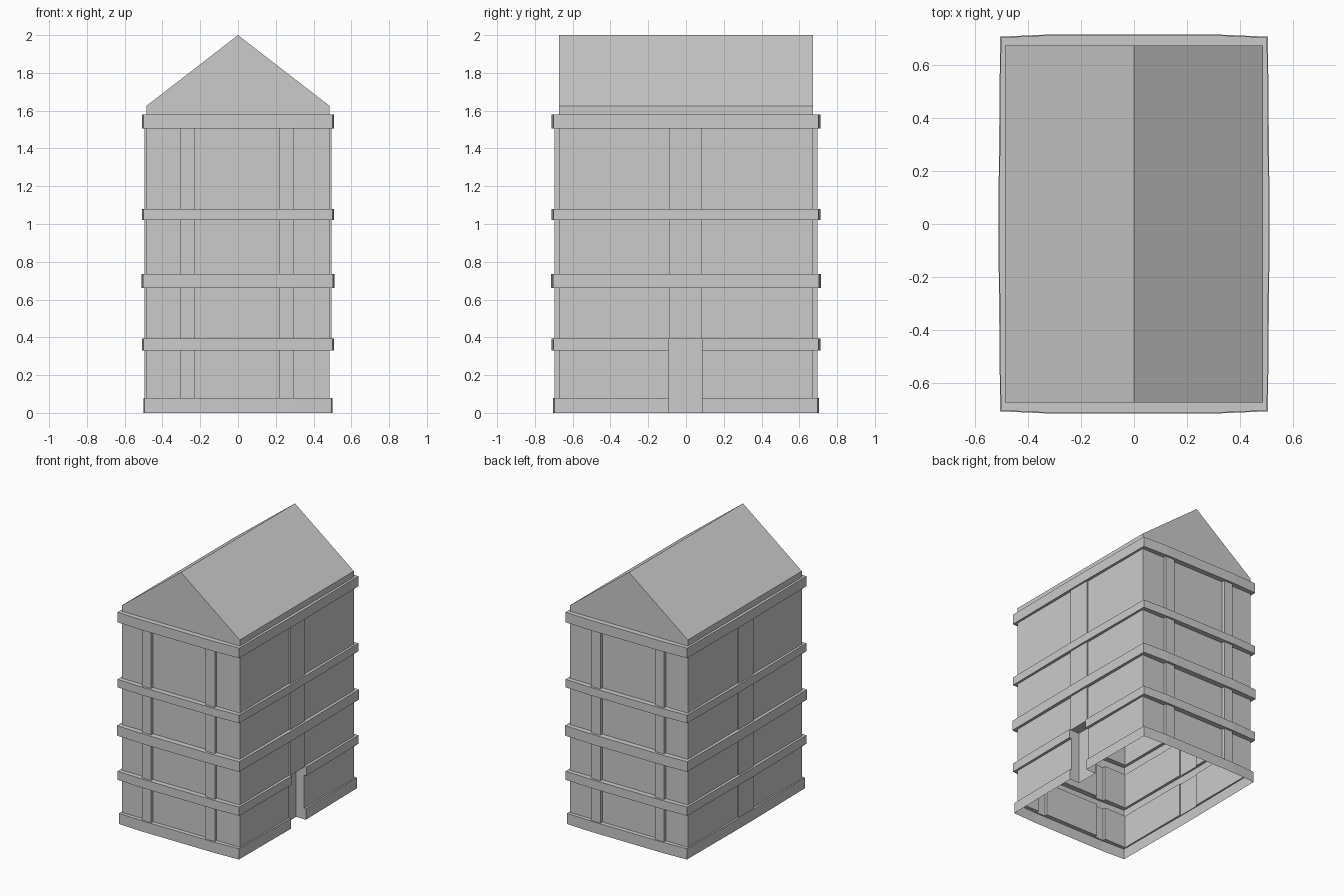
import bpy, bmesh

if "Cube" in bpy.data.objects:
    bpy.data.objects.remove(bpy.data.objects["Cube"])

WALL_X, WALL_Y = 0.485, 0.672
FRONT = [(-0.305, -0.23), (0.22, 0.295)]   # pilaster spans along x
SIDE = (-0.09, 0.085)                      # pilaster span along y
NICHE_X = 0.42


def ring(corner, base, face, niche=False):
    """Counter-clockwise outline: corner, pilaster foot and pilaster face (x, y) distances."""
    (cx, cy), (bx, by), (fx, fy) = corner, base, face
    a, b = SIDE
    door = NICHE_X if niche else fx
    pts = [(-cx, -cy)]
    for l, r in FRONT:
        pts += [(l, -by), (l, -fy), (r, -fy), (r, -by)]
    pts += [(cx, -cy), (bx, a), (door, a), (door, b), (bx, b), (cx, cy)]
    for l, r in reversed(FRONT):
        pts += [(r, by), (r, fy), (l, fy), (l, by)]
    pts += [(-cx, cy), (-bx, b), (-fx, b), (-fx, a), (-bx, a)]
    return pts


def wall(niche=False):
    w = (WALL_X, WALL_Y)
    return ring(w, w, (0.494, 0.695), niche)


def band(grow=0.0, niche=False):
    mid = (0.507 + grow, 0.711 + grow)
    return ring((0.501 + grow, 0.702 + grow), mid, mid, niche)


def make_object(name, bm):
    bmesh.ops.remove_doubles(bm, verts=bm.verts, dist=1e-5)
    bmesh.ops.dissolve_degenerate(bm, edges=bm.edges, dist=1e-5)
    mesh = bpy.data.meshes.new(name)
    bm.to_mesh(mesh)
    bm.free()
    obj = bpy.data.objects.new(name, mesh)
    bpy.context.collection.objects.link(obj)
    return obj


# Building shell: alternating bands and wall storeys, open underneath, doorway niche on the right
storeys = [
    (0.00, 0.08, band(-0.007, True)),
    (0.08, 0.33, wall(True)),
    (0.33, 0.395, band(0, True)),
    (0.395, 0.66, wall()),
    (0.66, 0.735, band(0.003)),
    (0.735, 1.02, wall()),
    (1.02, 1.08, band()),
    (1.08, 1.505, wall()),
    (1.505, 1.58, band()),
]
levels = [(z, pts) for z0, z1, pts in storeys for z in (z0, z1)]
w = (WALL_X, WALL_Y)
levels.append((1.58, ring(w, w, w)))       # ledge meeting the roof

bm = bmesh.new()
rings = [[bm.verts.new((x, y, z)) for x, y in pts] for z, pts in levels]
for lo, hi in zip(rings, rings[1:]):
    for i in range(len(lo)):
        j = (i + 1) % len(lo)
        bm.faces.new((lo[i], lo[j], hi[j], hi[i]))
make_object("building_shell", bm)

# Gabled roof: pentagon profile run along y, open underneath
bm = bmesh.new()
profile = [(WALL_X, 1.58), (WALL_X, 1.625), (0, 2.0), (-WALL_X, 1.625), (-WALL_X, 1.58)]
front = [bm.verts.new((x, -WALL_Y, z)) for x, z in profile]
back = [bm.verts.new((x, WALL_Y, z)) for x, z in profile]
bm.faces.new(front[::-1]).normal_flip()
bm.faces.new(back[::-1])
for i in range(4):
    bm.faces.new((front[i], back[i], back[i + 1], front[i + 1]))
bmesh.ops.recalc_face_normals(bm, faces=bm.faces)
make_object("gable_roof", bm)
